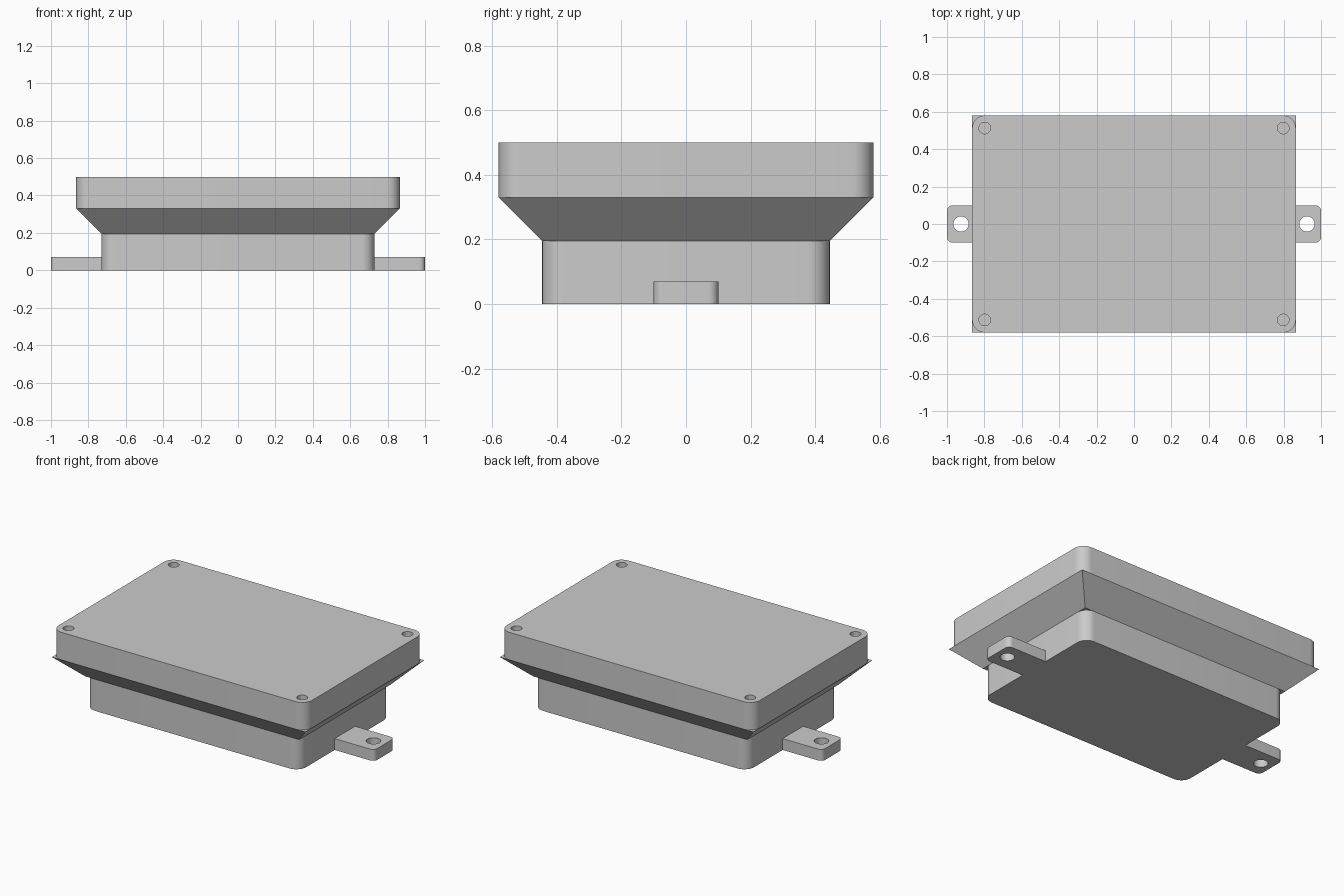
import bpy, bmesh, math

if "Cube" in bpy.data.objects:
    bpy.data.objects.remove(bpy.data.objects["Cube"], do_unlink=True)

# Single matte grey
grey = bpy.data.materials.new("light_grey")
grey.use_nodes = True
COLOUR = (0.6, 0.6, 0.6, 1)
grey.diffuse_color = COLOUR
grey.node_tree.nodes["Principled BSDF"].inputs["Base Color"].default_value = COLOUR


def rounded_rect(x0, x1, y0, y1, radii, steps=10):
    """Counter-clockwise outline; radii start at the +x +y corner."""
    pts = []
    corners = [(x1, y1, -1, -1), (x0, y1, 1, -1), (x0, y0, 1, 1), (x1, y0, -1, 1)]
    for i, ((cx, cy, sx, sy), r) in enumerate(zip(corners, radii)):
        if r == 0:
            pts.append((cx, cy))
            continue
        for k in range(steps + 1):
            a = math.pi / 2 * (i + k / steps)
            pts.append((cx + sx * r + r * math.cos(a), cy + sy * r + r * math.sin(a)))
    return pts


def loft(name, low, z0, high, z1):
    """Solid between two outlines with equal point counts."""
    bm = bmesh.new()
    a = [bm.verts.new((x, y, z0)) for x, y in low]
    b = [bm.verts.new((x, y, z1)) for x, y in high]
    n = len(a)
    bm.faces.new(a[::-1])
    bm.faces.new(b)
    for i in range(n):
        j = (i + 1) % n
        bm.faces.new((a[i], a[j], b[j], b[i]))
    mesh = bpy.data.meshes.new(name)
    bm.to_mesh(mesh)
    bm.free()
    mesh.materials.append(grey)
    ob = bpy.data.objects.new(name, mesh)
    bpy.context.collection.objects.link(ob)
    return ob


def activate(ob):
    bpy.ops.object.select_all(action='DESELECT')
    ob.select_set(True)
    bpy.context.view_layer.objects.active = ob


def drill(ob, x, y, r, z0, z1):
    """Cut a round vertical hole and discard the cutter."""
    ring = [(x + r * math.cos(i * math.tau / 32), y + r * math.sin(i * math.tau / 32))
            for i in range(32)]
    cutter = loft("hole_cutter", ring, z0, ring, z1)
    cutter.hide_render = True
    mod = ob.modifiers.new("hole", 'BOOLEAN')
    mod.operation = 'DIFFERENCE'
    mod.solver = 'EXACT'
    mod.object = cutter
    activate(ob)
    bpy.ops.object.modifier_apply(modifier=mod.name)
    bpy.data.objects.remove(cutter, do_unlink=True)


TOP_X, TOP_Y = 0.865, 0.58
BASE_X, BASE_Y = 0.73, 0.445
R = 0.067

# Lower body with rounded vertical corners
outline = rounded_rect(-BASE_X, BASE_X, -BASE_Y, BASE_Y, [R] * 4)
parts = [loft("lower_body", outline, 0, outline, 0.195)]

# Sharp-cornered flare that widens to the upper body
parts.append(loft("flare",
                  rounded_rect(-BASE_X, BASE_X, -BASE_Y, BASE_Y, [0] * 4), 0.195,
                  rounded_rect(-TOP_X, TOP_X, -TOP_Y, TOP_Y, [0] * 4), 0.33))

# Upper body with four blind screw holes
outline = rounded_rect(-TOP_X, TOP_X, -TOP_Y, TOP_Y, [R] * 4)
upper = loft("upper_body", outline, 0.33, outline, 0.5)
for sx in (-1, 1):
    for sy in (-1, 1):
        drill(upper, sx * 0.798, sy * 0.513, 0.031, 0.38, 0.6)
parts.append(upper)

# Mounting tabs with through holes
for side, s in (("left", 1), ("right", -1)):
    if s > 0:
        outline = rounded_rect(BASE_X, 1, -0.1, 0.1, [0.03, 0, 0, 0.03])
    else:
        outline = rounded_rect(-1, -BASE_X, -0.1, 0.1, [0, 0.03, 0.03, 0])
    tab = loft(side + "_mounting_tab", outline, 0, outline, 0.07)
    drill(tab, s * 0.925, 0, 0.041, -0.1, 0.2)
    parts.append(tab)

# Smooth rounded corners and holes, crisp edges elsewhere
for ob in parts:
    activate(ob)
    bpy.ops.object.shade_smooth_by_angle(angle=math.radians(30))
